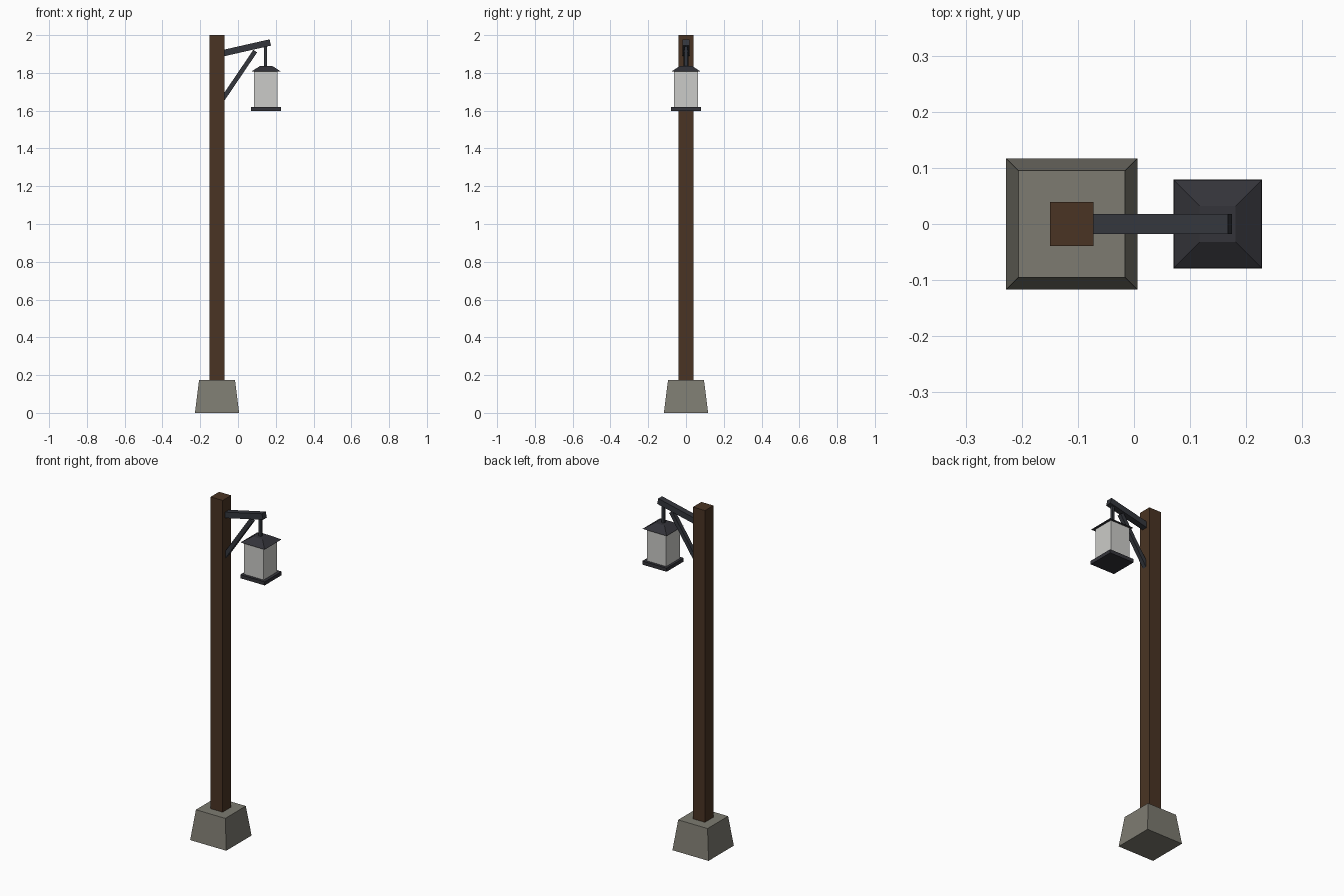
import bpy, bmesh
from mathutils import Vector, Matrix

if "Cube" in bpy.data.objects:
    bpy.data.objects.remove(bpy.data.objects["Cube"])


def material(name, rgb):
    m = bpy.data.materials.new(name)
    m.diffuse_color = (*rgb, 1)
    m.use_nodes = True
    m.node_tree.nodes["Principled BSDF"].inputs["Base Color"].default_value = m.diffuse_color
    return m


WOOD = material("brown wood", (0.068, 0.034, 0.017))
STONE = material("grey stone", (0.205, 0.198, 0.165))
IRON = material("bracket iron", (0.034, 0.037, 0.046))
DARK = material("lantern metal", (0.033, 0.033, 0.041))
GLASS = material("pale glass", (0.60, 0.60, 0.58))


def frustum(name, x, z0, z1, half0, half1, mat):
    """Square block with different bottom and top half widths."""
    bm = bmesh.new()
    bmesh.ops.create_cube(bm, size=2)
    for v in bm.verts:
        h = half1 if v.co.z > 0 else half0
        v.co = (x + v.co.x * h, v.co.y * h, z1 if v.co.z > 0 else z0)
    return finish(name, bm, mat)


def beam(name, a, b, thick, width, mat):
    """Rectangular bar between two (x, z) points."""
    a, b = Vector((a[0], 0, a[1])), Vector((b[0], 0, b[1]))
    d = (b - a).normalized()
    side = Vector((0, 1, 0))
    rot = Matrix((d, side, d.cross(side))).transposed()
    bm = bmesh.new()
    bmesh.ops.create_cube(bm, size=1)
    for v in bm.verts:
        p = Vector((v.co.x * (b - a).length, v.co.y * width, v.co.z * thick))
        v.co = (a + b) / 2 + rot @ p
    return finish(name, bm, mat)


def finish(name, bm, mat):
    bmesh.ops.recalc_face_normals(bm, faces=bm.faces)
    me = bpy.data.meshes.new(name)
    bm.to_mesh(me)
    bm.free()
    me.materials.append(mat)
    ob = bpy.data.objects.new(name, me)
    bpy.context.collection.objects.link(ob)
    return ob


POST_X, LAMP_X = -0.111, 0.149

# Footing and post
frustum("stone_footing", POST_X, 0, 0.175, 0.117, 0.095, STONE)
frustum("post", POST_X, 0.15, 2.0, 0.039, 0.039, WOOD)

# Bracket
beam("arm", (-0.085, 1.903), (0.171, 1.961), 0.034, 0.035, IRON)
beam("brace", (-0.083, 1.658), (0.091, 1.915), 0.024, 0.024, IRON)
frustum("hanger", 0.146, 1.825, 1.95, 0.008, 0.008, IRON)

# Lantern
frustum("lantern_roof", LAMP_X, 1.807, 1.837, 0.078, 0.032, DARK)
frustum("lantern_glass", 0.147, 1.615, 1.812, 0.063, 0.063, GLASS)
frustum("lantern_base", LAMP_X, 1.598, 1.619, 0.079, 0.079, DARK)
